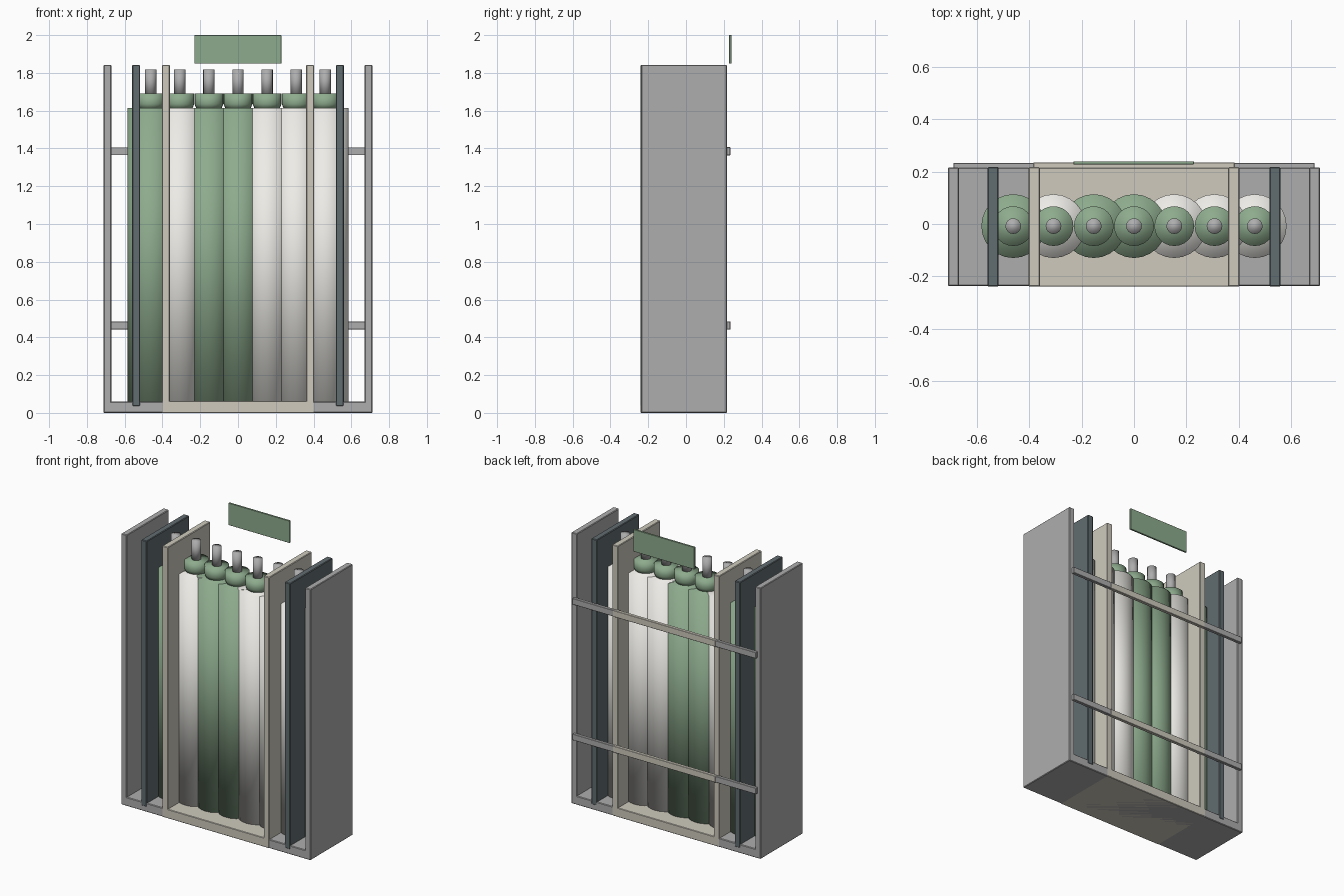
import bpy, bmesh, math

if "Cube" in bpy.data.objects:
    bpy.data.objects.remove(bpy.data.objects["Cube"])


def material(name, rgb):
    m = bpy.data.materials.new(name)
    m.diffuse_color = (*rgb, 1)
    m.use_nodes = True
    m.node_tree.nodes["Principled BSDF"].inputs["Base Color"].default_value = m.diffuse_color
    return m


GREEN = material("green_paint", (0.27, 0.41, 0.27))
WHITE = material("white_paint", (0.85, 0.84, 0.80))
BEIGE = material("beige_paint", (0.62, 0.59, 0.51))
DARK = material("dark_paint", (0.12, 0.15, 0.16))
GREY = material("grey_metal", (0.42, 0.42, 0.42))


def add_object(name, bm, mat):
    bmesh.ops.recalc_face_normals(bm, faces=bm.faces)
    me = bpy.data.meshes.new(name)
    bm.to_mesh(me)
    bm.free()
    ob = bpy.data.objects.new(name, me)
    bpy.context.collection.objects.link(ob)
    me.materials.append(mat)
    return ob


def box(name, x, y, z, mat, bevel=0.004):
    bm = bmesh.new()
    bmesh.ops.create_cube(bm, size=1)
    for v in bm.verts:
        for i, (lo, hi) in enumerate((x, y, z)):
            v.co[i] = lo if v.co[i] < 0 else hi
    ob = add_object(name, bm, mat)
    mod = ob.modifiers.new("edge_bevel", 'BEVEL')
    mod.width = bevel
    mod.segments = 1
    return ob


def turned(name, x, y, profile, mat, sides=24):
    # closed solid of revolution from (radius, height) pairs
    bm = bmesh.new()
    rings = []
    for r, z in profile:
        rings.append([bm.verts.new((x + r * math.cos(2 * math.pi * i / sides),
                                    y + r * math.sin(2 * math.pi * i / sides), z))
                      for i in range(sides)])
    for a, b in zip(rings, rings[1:]):
        for i in range(sides):
            j = (i + 1) % sides
            bm.faces.new((a[i], a[j], b[j], b[i]))
    bm.faces.new(rings[0])
    bm.faces.new(rings[-1])
    for f in bm.faces:
        f.smooth = True
    return add_object(name, bm, mat)


DEPTH = (-0.238, 0.216)

# floor trays
box("outer_base", (-0.712, 0.712), DEPTH, (0, 0.06), GREY)
box("inner_base", (-0.402, 0.402), (-0.24, 0.217), (0.0, 0.062), BEIGE, 0.003)

# upright side panels, mirrored
for side, s in (("left", -1), ("right", 1)):
    for kind, a, b, z0, mat in (("outer", 0.670, 0.712, 0.0, GREY),
                                ("middle", 0.518, 0.560, 0.035, DARK),
                                ("inner", 0.360, 0.403, 0.0, BEIGE)):
        y = (-0.24, 0.218) if kind != "outer" else DEPTH
        box(f"{kind}_panel_{side}", tuple(sorted((s * a, s * b))), y,
            (z0, 1.842), mat)

# rear rails
for level, z in (("lower", 0.463), ("upper", 1.385)):
    box(f"{level}_rail", (-0.69, 0.69), (0.212, 0.234),
        (z - 0.021, z + 0.021), GREY, 0.002)
    box(f"{level}_inner_rail", (-0.385, 0.385), (0.212, 0.235),
        (z - 0.022, z + 0.022), BEIGE, 0.002)

# sign board above the back
box("sign_board", (-0.231, 0.229), (0.228, 0.24), (1.85, 2.0), GREEN, 0.001)

# row of gas cylinders: body, collar and valve stem
colours = (GREEN, WHITE, GREEN, GREEN, WHITE, WHITE, WHITE)
for n, mat in enumerate(colours):
    x, y = (n - 3) * 0.154, -0.008
    turned(f"cylinder_body_{n + 1}", x, y, [(0.122, 0.055), (0.122, 1.615)], mat)
    turned(f"cylinder_collar_{n + 1}", x, y,
           [(0.066, 1.61), (0.076, 1.635), (0.076, 1.692)], GREEN)
    turned(f"valve_stem_{n + 1}", x, y, [(0.03, 1.68), (0.03, 1.818)], GREY, 16)
